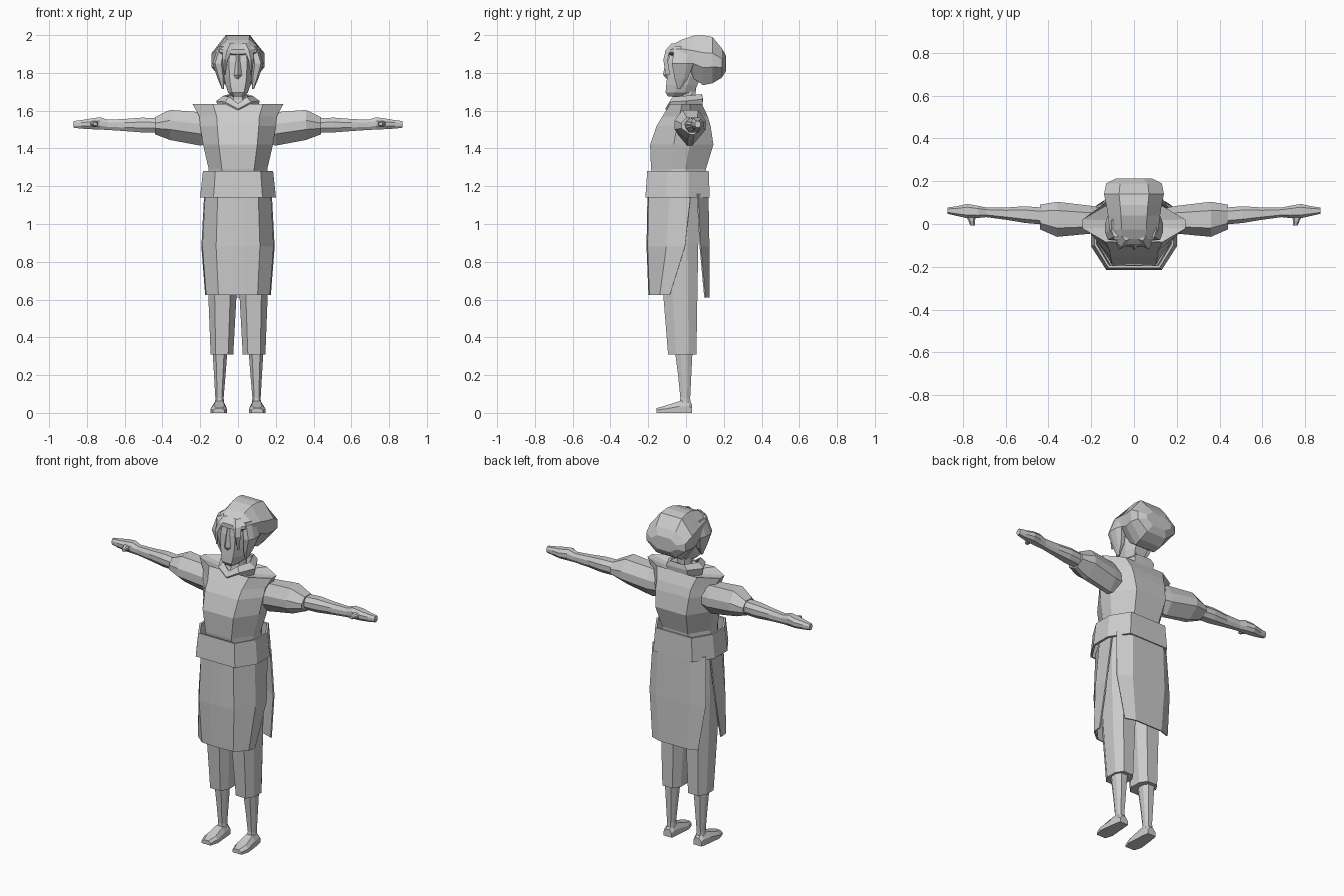
import bpy, bmesh

default_cube = bpy.data.objects.get("Cube")
if default_cube:
    bpy.data.objects.remove(default_cube, do_unlink=True)

# One plain colour for the whole figure
grey = bpy.data.materials.new("light_grey")
grey.use_nodes = True
colour = (0.6, 0.6, 0.6, 1)
grey.diffuse_color = colour
grey.node_tree.nodes["Principled BSDF"].inputs["Base Color"].default_value = colour


def ring(axis, pos, a0, a1, b0, b1, flat_a=.55, flat_b=.4):
    """Eight-sided cross-section across one axis, between the given limits."""
    ca, ha = (a0 + a1) / 2, (a1 - a0) / 2
    cb, hb = (b0 + b1) / 2, (b1 - b0) / 2
    fa, fb = flat_a, flat_b
    shape = [(-fa, -1), (fa, -1), (1, -fb), (1, fb),
             (fa, 1), (-fa, 1), (-1, fb), (-1, -fb)]
    points = []
    for u, v in shape:
        a, b = ca + u * ha, cb + v * hb
        points.append({"x": (pos, a, b), "y": (a, pos, b), "z": (a, b, pos)}[axis])
    return points


def loft(name, rings, closed=True, caps=True, side=1, thickness=0):
    """Skin a row of cross-sections; side=-1 flips the part to the right."""
    bm = bmesh.new()
    rows = [[bm.verts.new((side * x, y, z)) for x, y, z in r] for r in rings]
    count = len(rows[0])
    for low, high in zip(rows, rows[1:]):
        for i in range(count if closed else count - 1):
            j = (i + 1) % count
            bm.faces.new((low[i], low[j], high[j], high[i]))
    if closed and caps:
        bm.faces.new(rows[0])
        bm.faces.new(rows[-1])
    bmesh.ops.recalc_face_normals(bm, faces=bm.faces[:])
    mesh = bpy.data.meshes.new(name)
    bm.to_mesh(mesh)
    bm.free()
    mesh.materials.append(grey)
    part = bpy.data.objects.new(name, mesh)
    bpy.context.collection.objects.link(part)
    if thickness:
        shell = part.modifiers.new("thickness", "SOLIDIFY")
        shell.thickness = thickness
        shell.offset = 0
    return part


def upright(name, table, flat_a=.6, flat_b=.35, **options):
    """Centred loft up z from rows of height, half width, front, back."""
    return loft(name, [ring("z", z, -w, w, front, back, flat_a, flat_b)
                       for z, w, front, back in table], **options)


def mirrored(half):
    """Open strip: half the points, then their reflection."""
    return half + [(-x, y, z) for x, y, z in reversed(half)]


# Tunic with flared shoulders, and the belt
upright("tunic", [
    (1.2, .16, -.17, .1), (1.29, .155, -.185, .105), (1.42, .185, -.19, .145),
    (1.52, .2, -.155, .13), (1.57, .205, -.125, .115), (1.634, .24, -.085, .085),
    (1.61, .1, -.07, .07)], flat_a=.55, flat_b=.25)
upright("belt", [(1.14, .195, -.21, .12), (1.28, .18, -.2, .115)],
        flat_a=.65, caps=False, thickness=.012)
upright("waist", [(1.1, .16, -.17, .095), (1.2, .165, -.18, .1)])

# Front apron, its side edges sweeping forward towards the hem
apron = []
for z, width, edge, front in [(1.16, .175, .025, -.195), (.88, .19, -.005, -.2),
                              (.625, .17, -.085, -.19)]:
    apron.append(mirrored([(width, edge, z), (width * .97, (edge + front) / 2, z),
                           (width * .6, front, z), (width * .2, front - .005, z)]))
loft("front_apron", apron, closed=False, thickness=.008)

# Back flap
flap = []
for z, width, edge, back in [(1.16, .175, .06, .115), (.88, .185, .075, .12),
                             (.61, .15, .1, .12)]:
    flap.append(mirrored([(width, edge, z), (width * .6, back, z)]))
loft("back_flap", flap, closed=False, thickness=.008)

# Neck and standing collar, notched at the front and higher at the back
upright("neck", [(1.58, .05, -.04, .055), (1.66, .04, -.025, .05), (1.78, .045, -.03, .055)])
collar = []
for z, width, front, back in [(1.605, .1, -.08, .08), (1.645, .11, -.105, .085),
                              (1.67, .075, -.085, .08)]:
    half = [(0, front, z - .035), (width * .6, front * .8, z), (width, 0, z + .005),
            (width * .6, back, z + .015)]
    collar.append(half + [(0, back, z + .015)] +
                  [(-x, y, h) for x, y, h in reversed(half[1:])])
loft("collar", collar, caps=False, thickness=.01)

# Face: narrow chin widening to the brow
upright("face", [
    (1.675, .03, -.095, -.01), (1.695, .052, -.108, .04), (1.735, .066, -.105, .06),
    (1.78, .075, -.1, .08), (1.86, .08, -.095, .09), (1.93, .07, -.08, .09)])

# Nose wedge
loft("nose", [[(-.008, -.09, 1.9), (.008, -.09, 1.9), (0, -.1, 1.9)],
              [(-.03, -.09, 1.785), (.03, -.09, 1.785), (0, -.122, 1.79)],
              [(-.02, -.09, 1.765), (.02, -.09, 1.765), (0, -.1, 1.765)]])

# Hair: a cap over the brow swelling to a full bob behind
loft("hair", [ring("y", y, -w, w, low, high, .5, .3) for y, w, low, high in [
    (-.098, .06, 1.9, 1.925), (-.07, .095, 1.885, 1.95), (-.025, .115, 1.84, 1.975),
    (.04, .122, 1.77, 1.997), (.09, .13, 1.735, 2), (.14, .14, 1.745, 1.99),
    (.19, .13, 1.775, 1.93), (.212, .085, 1.81, 1.89)]])

for side, label in ((1, "left"), (-1, "right")):
    # Pointed side lock beside the cheek
    loft(label + "_side_lock", [ring("z", z, x0, x1, y0, y1) for z, x0, x1, y0, y1 in [
        (1.715, .075, .085, -.045, -.03), (1.77, .07, .108, -.06, .01),
        (1.85, .075, .135, -.075, .04), (1.94, .06, .105, -.06, .04)]], side=side)
    # Curved fringe strand falling over the brow
    loft(label + "_fringe", [[(x, y, z), (x + w, y + .015, z), (x + w / 2, y - .008, z)]
         for x, y, z, w in [(.02, -.07, 1.955, .04), (.035, -.1, 1.92, .045),
                            (.055, -.112, 1.87, .028), (.066, -.1, 1.79, .008)]], side=side)

    # Sleeve with a narrow underside
    sleeve = []
    for x, y0, y1, z0, z1 in [(.12, -.03, .07, 1.43, 1.57), (.2, -.045, .085, 1.415, 1.592),
                              (.36, -.06, .104, 1.445, 1.604), (.44, -.025, .09, 1.475, 1.565)]:
        section = ring("x", x, y0, y1, z0, z1, .5, .3)
        middle = (y0 + y1) / 2
        for i in (0, 1):
            section[i] = (x, middle + (section[i][1] - middle) * .4, z0)
        sleeve.append(section)
    loft(label + "_sleeve", sleeve, side=side)

    # Forearm and flat hand in one tapering run
    loft(label + "_forearm_and_hand", [ring("x", x, y0, y1, z0, z1) for x, y0, y1, z0, z1 in [
        (.4, -.005, .075, 1.485, 1.56), (.51, .005, .083, 1.485, 1.563),
        (.6, .02, .077, 1.492, 1.556), (.69, .032, .077, 1.498, 1.552),
        (.73, .028, .085, 1.5, 1.565), (.78, .027, .094, 1.502, 1.558),
        (.83, .038, .083, 1.505, 1.55), (.872, .048, .077, 1.51, 1.545)]], side=side)
    # Thumb pointing forward
    loft(label + "_thumb", [ring("y", y, x0, x1, z0, z1) for y, x0, x1, z0, z1 in [
        (.045, .735, .79, 1.515, 1.548), (.015, .745, .775, 1.518, 1.545),
        (-.008, .745, .765, 1.522, 1.538)]], side=side)

    # Wide trouser leg
    loft(label + "_trouser_leg", [ring("z", z, x0, x1, y0, y1, .55, .45)
         for z, x0, x1, y0, y1 in [
             (.31, .025, .145, -.095, .055), (.62, .008, .157, -.12, .06),
             (.9, .002, .165, -.14, .065), (1.16, 0, .16, -.15, .07)]], side=side)
    # Bare shin
    loft(label + "_shin", [ring("z", z, x0, x1, y0, y1) for z, x0, x1, y0, y1 in [
        (.03, .072, .122, -.035, .025), (.08, .076, .12, -.03, .022),
        (.2, .066, .127, -.042, .028), (.34, .055, .135, -.06, .035)]], side=side)
    # Foot sloping down to the toes
    loft(label + "_foot", [[(x0, y, 0), (x1, y, 0), (x1, y, top * .55),
                            (x1 - .018, y, top), (x0 + .014, y, top), (x0, y, top * .55)]
         for y, x0, x1, top in [(.033, .072, .125, .045), (.015, .068, .13, .065),
                                (-.035, .064, .138, .062), (-.11, .058, .146, .038),
                                (-.157, .072, .132, .025)]], side=side)
